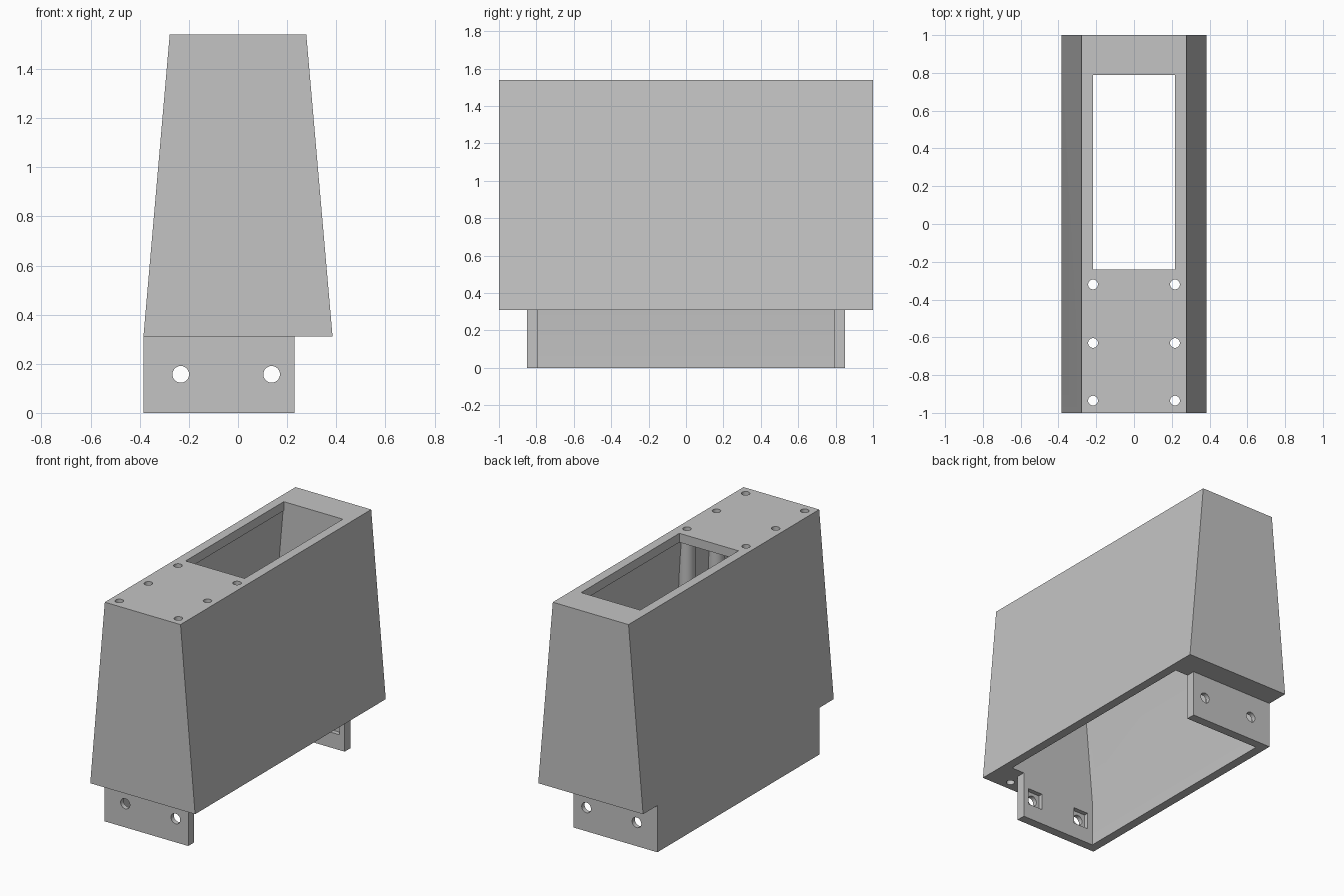
import bpy, bmesh, math
from mathutils import Matrix

if "Cube" in bpy.data.objects:
    bpy.data.objects.remove(bpy.data.objects["Cube"])

grey = bpy.data.materials.new("grey plastic")
grey.diffuse_color = (0.55, 0.55, 0.55, 1)
grey.use_nodes = True
grey.node_tree.nodes["Principled BSDF"].inputs["Base Color"].default_value = grey.diffuse_color


def add_object(name, bm):
    bmesh.ops.recalc_face_normals(bm, faces=bm.faces)
    mesh = bpy.data.meshes.new(name)
    bm.to_mesh(mesh)
    bm.free()
    mesh.materials.append(grey)
    obj = bpy.data.objects.new(name, mesh)
    bpy.context.collection.objects.link(obj)
    return obj


def prism(name, profile, y0, y1):
    """Extrude an x-z profile along y."""
    bm = bmesh.new()
    face = bm.faces.new([bm.verts.new((x, y0, z)) for x, z in profile])
    ext = bmesh.ops.extrude_face_region(bm, geom=[face])
    for v in ext["geom"]:
        if isinstance(v, bmesh.types.BMVert):
            v.co.y = y1
    return add_object(name, bm)


def box(name, x0, x1, y0, y1, z0, z1):
    return prism(name, [(x0, z0), (x1, z0), (x1, z1), (x0, z1)], y0, y1)


def cylinder(name, radius, length, centre, along_y=False):
    bm = bmesh.new()
    bmesh.ops.create_cone(bm, cap_ends=True, segments=24, radius1=radius,
                          radius2=radius, depth=length)
    if along_y:
        bm.transform(Matrix.Rotation(math.pi / 2, 4, 'X'))
    bm.transform(Matrix.Translation(centre))
    return add_object(name, bm)


def combine(target, tool, operation):
    mod = target.modifiers.new(operation.lower(), 'BOOLEAN')
    mod.operation, mod.solver, mod.object = operation, 'EXACT', tool
    bpy.context.view_layer.objects.active = target
    bpy.ops.object.modifier_apply(modifier=mod.name)
    bpy.data.objects.remove(tool)


BASE, TOP = 0.31, 1.54

# Tapered outer housing with the mounting skirt below it
housing = prism("housing", [(-0.385, BASE), (0.385, BASE), (0.278, TOP), (-0.278, TOP)], -1, 1)
combine(housing, box("skirt", -0.385, 0.23, -0.85, 0.85, 0, BASE), 'UNION')

# Tapered cavity, which leaves a side skirt and two end tabs
cavity = [(-0.325, -0.1), (0.325, -0.1), (0.325, BASE), (0.222, 1.48), (-0.222, 1.48), (-0.325, BASE)]
combine(housing, prism("cavity", cavity, -0.79, 0.79), 'DIFFERENCE')

# Rectangular opening in the roof
combine(housing, box("opening", -0.217, 0.217, -0.24, 0.79, 1.3, 1.7), 'DIFFERENCE')

# Screw columns under the roof and the bores through them
for x in (-0.217, 0.217):
    for y in (-0.32, -0.63):
        combine(housing, cylinder("column", 0.052, 0.65, (x, y, 1.185)), 'UNION')
    for y in (-0.32, -0.63, -0.935):
        combine(housing, cylinder("bore", 0.026, 1.5, (x, y, 0.95)), 'DIFFERENCE')

# Bolt holes in the tabs with square nut pockets on the inside
for x in (-0.233, 0.137):
    combine(housing, cylinder("bolt_hole", 0.034, 2.4, (x, 0, 0.157), True), 'DIFFERENCE')
    combine(housing, box("nut_pocket", x - 0.055, x + 0.055, -0.82, 0.82, 0.102, 0.212), 'DIFFERENCE')

# Flat walls, smooth bores
bpy.ops.object.select_all(action='DESELECT')
housing.select_set(True)
bpy.context.view_layer.objects.active = housing
bpy.ops.object.shade_smooth_by_angle(angle=math.radians(30))
